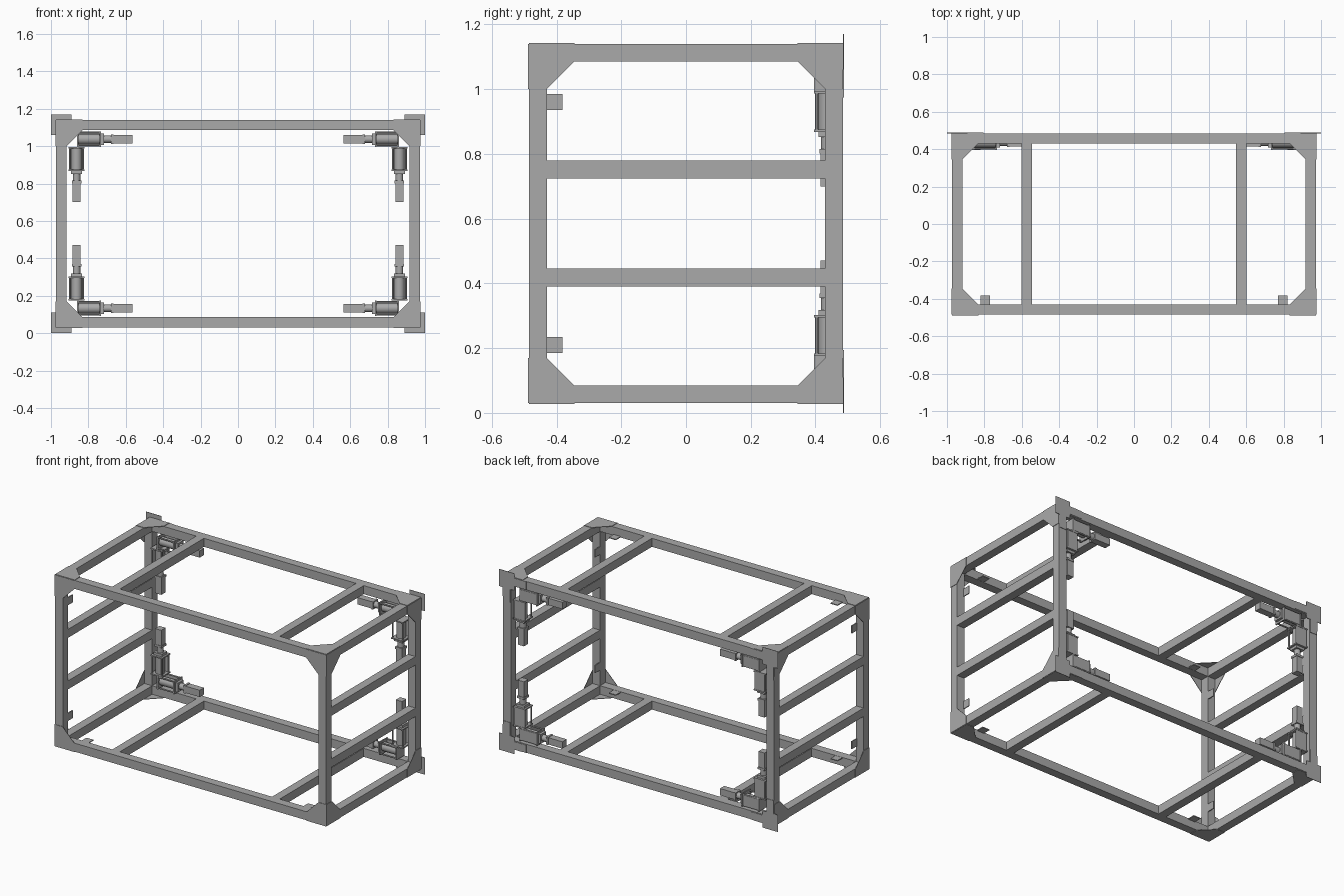
import bpy, bmesh, math
from mathutils import Matrix, Vector

old = bpy.data.objects.get("Cube")
if old:
    bpy.data.objects.remove(old)

steel = bpy.data.materials.new("steel_grey")
steel.use_nodes = True
GREY = (0.4, 0.4, 0.4, 1)
steel.diffuse_color = GREY
steel.node_tree.nodes["Principled BSDF"].inputs["Base Color"].default_value = GREY

# Frame half sizes, tube width and mid height
X, Y, H, T, MID = 0.972, 0.485, 0.555, 0.055, 0.585
SIGNS = (-1, 1)


def make(name, bm):
    bmesh.ops.recalc_face_normals(bm, faces=bm.faces)
    mesh = bpy.data.meshes.new(name)
    bm.to_mesh(mesh)
    bm.free()
    mesh.materials.append(steel)
    return place(name, mesh)


def place(name, mesh):
    ob = bpy.data.objects.new(name, mesh)
    bpy.context.collection.objects.link(ob)
    return ob


def add_box(bm, center, size):
    m = Matrix.Translation(center) @ Matrix.Diagonal((*size, 1))
    bmesh.ops.create_cube(bm, size=1, matrix=m)


def add_rod(bm, center, radius, length, sides=24):
    m = Matrix.Translation(center) @ Matrix.Rotation(math.pi / 2, 4, 'Y')
    bmesh.ops.create_cone(bm, cap_ends=True, segments=sides, radius1=radius,
                          radius2=radius, depth=length, matrix=m)


def box(name, center, size):
    bm = bmesh.new()
    add_box(bm, center, size)
    return make(name, bm)


def plate(name, points, corner, u, v, normal, thick=0.003):
    """Flat plate drawn from a corner along directions u and v."""
    bm = bmesh.new()
    c, u, v, n = (Vector(a) for a in (corner, u, v, normal))
    face = bm.faces.new([bm.verts.new(c + u * a + v * b) for a, b in points])
    ext = bmesh.ops.extrude_face_region(bm, geom=[face])
    bmesh.ops.translate(bm, vec=n * thick,
                        verts=[g for g in ext["geom"] if isinstance(g, bmesh.types.BMVert)])
    return make(name, bm)


# Main frame tubes
h = T / 2
for a in SIGNS:
    for b in SIGNS:
        box("corner_post", (a * (X - h), b * (Y - h), MID), (T, T, 2 * H))
        box("long_rail", (0, a * (Y - h), MID + b * (H - h)), (2 * (X - T), T, T))
        box("end_rail", (a * (X - h), 0, MID + b * (H - h)), (T, 2 * (Y - T), T))
        box("cross_bar", (a * 0.573, 0, MID + b * (H - h)), (T, 2 * (Y - T), T))
        box("side_rail", (a * (X - h), 0, MID + b * 0.167), (T, 2 * (Y - T), T))

# Corner gussets, back plates and small tabs
GUSSET = [(0, 0), (0.14, 0), (0.14, T), (T, 0.14), (0, 0.14)]
BACK = [(0, 0), (0.11, 0), (0.11, 0.03), (0.195, 0.03), (0.195, 0.08),
        (0.11, 0.08), (0.11, 0.11), (0.08, 0.11), (0.08, 0.195),
        (0.03, 0.195), (0.03, 0.11), (0, 0.11)]
for sx in SIGNS:
    for sz in SIGNS:
        ix, iz = (-sx, 0, 0), (0, 0, -sz)
        for sy in SIGNS:
            c = (sx * X, sy * Y, MID + sz * H)
            iy = (0, -sy, 0)
            plate("side_gusset", GUSSET, c, iy, iz, (sx, 0, 0))
            plate("level_gusset", GUSSET, c, ix, iy, (0, 0, sz))
        c = (sx * X, -Y, MID + sz * H)
        plate("front_gusset", GUSSET, c, ix, iz, (0, -1, 0))
        plate("back_plate", BACK, (sx, Y, MID + sz * MID), ix, iz, (0, 1, 0))
        box("post_tab", (sx * (X - T + 0.004), -0.406, MID + sz * 0.375), (0.006, 0.05, 0.05))
        box("rail_tab", (sx * 0.795, -0.406, MID + sz * (H - T + 0.004)), (0.05, 0.05, 0.006))

# Clamp unit, built along +X from its mounting end
bm = bmesh.new()
for x in (0.004, 0.123):
    add_box(bm, (x, 0, 0), (0.008, 0.084, 0.084))
add_box(bm, (0.064, 0.036, 0), (0.112, 0.008, 0.07))
for y in SIGNS:
    for z in SIGNS:
        add_rod(bm, (0.064, y * 0.033, z * 0.035), 0.005, 0.112, 8)
add_rod(bm, (0.064, 0, 0), 0.028, 0.112)
add_box(bm, (0.135, 0, 0), (0.016, 0.056, 0.06))
add_rod(bm, (0.162, 0, 0), 0.02, 0.04)
add_box(bm, (0.187, 0, 0), (0.014, 0.05, 0.05))
add_box(bm, (0.243, 0, 0), (0.104, 0.044, 0.044))
clamp = make("clamp_unit", bm)
clamp_mesh = clamp.data
bpy.data.objects.remove(clamp)

# Two clamp units in each back corner, pointing inward
for sx in SIGNS:
    for sz in SIGNS:
        level = place("level_clamp", clamp_mesh)
        level.location = (sx * 0.86, 0.437, MID + sz * 0.452)
        level.rotation_euler = (0, math.pi if sx > 0 else 0, 0)
        upright = place("upright_clamp", clamp_mesh)
        upright.location = (sx * 0.863, 0.437, MID + sz * 0.41)
        upright.rotation_euler = (0, sz * math.pi / 2, 0)

# Smooth the round clamp parts only
bpy.ops.object.select_all(action='DESELECT')
for ob in bpy.data.objects:
    if ob.name.endswith("clamp"):
        ob.select_set(True)
        bpy.context.view_layer.objects.active = ob
        bpy.ops.object.shade_smooth_by_angle(angle=math.radians(30))
        break
